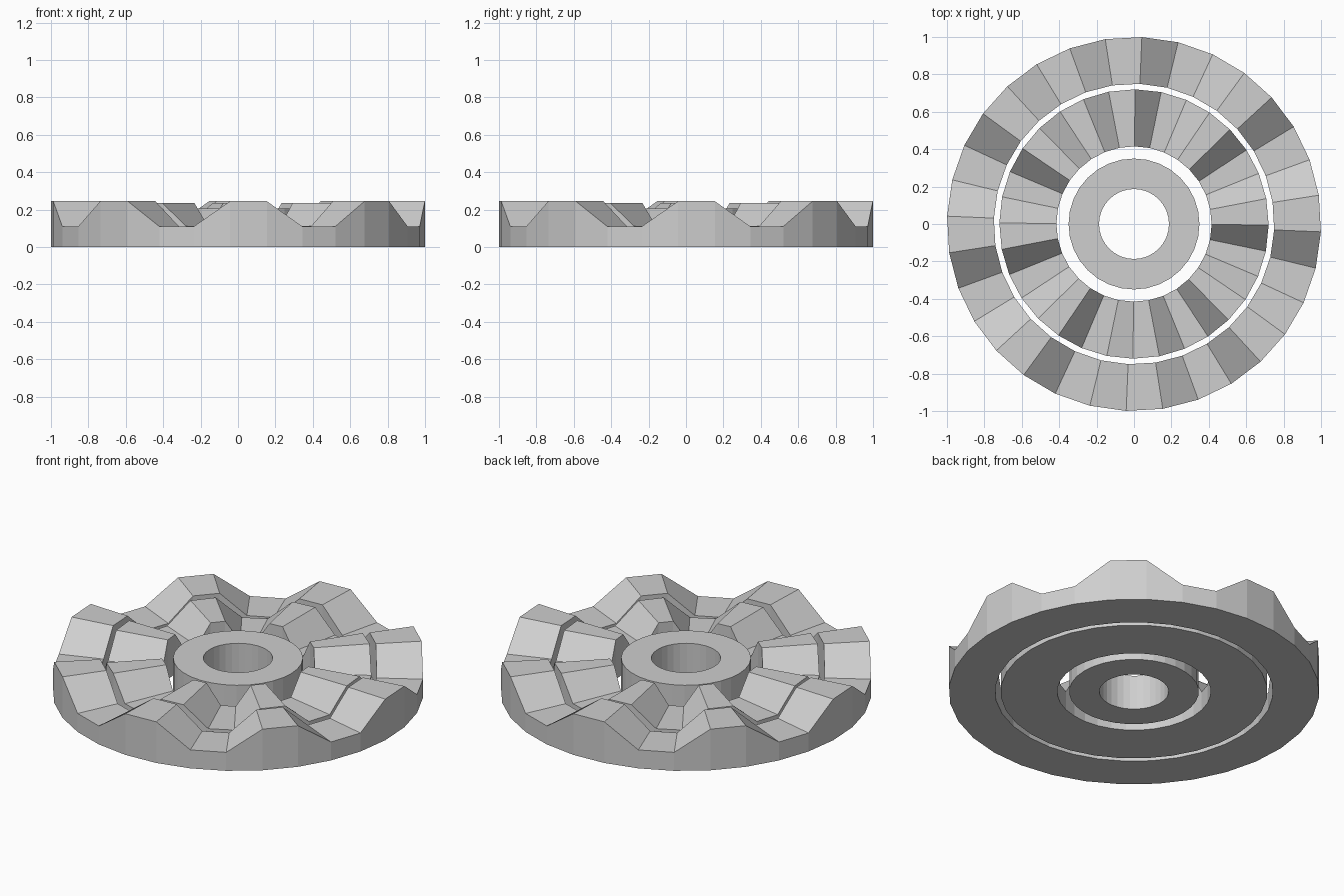
import bpy
import bmesh
from math import cos, sin, radians, tau

cube = bpy.data.objects.get("Cube")
if cube:
    bpy.data.objects.remove(cube, do_unlink=True)

SEGMENTS = 32  # eight teeth, four facets each

# Single plain grey material
grey = bpy.data.materials.new("light_grey")
grey.use_nodes = True
colour = (0.62, 0.62, 0.62, 1)
grey.diffuse_color = colour
grey.node_tree.nodes["Principled BSDF"].inputs["Base Color"].default_value = colour


def ring(name, r_in, r_out, top, valley, phase):
    """Closed flat-bottomed ring whose top steps through peak, peak, valley, valley."""
    bm = bmesh.new()
    sections = []
    for k in range(SEGMENTS):
        a = radians(phase) + tau * k / SEGMENTS
        z = top if k % 4 < 2 else valley
        section = [(r_in, 0), (r_out, 0), (r_out, z), (r_in, z)]
        sections.append([bm.verts.new((r * cos(a), r * sin(a), h)) for r, h in section])
    for k, s in enumerate(sections):
        n = sections[(k + 1) % SEGMENTS]
        for i in range(4):
            j = (i + 1) % 4
            bm.faces.new((s[i], n[i], n[j], s[j]))
    bmesh.ops.recalc_face_normals(bm, faces=bm.faces)
    mesh = bpy.data.meshes.new(name)
    bm.to_mesh(mesh)
    bm.free()
    mesh.materials.append(grey)
    obj = bpy.data.objects.new(name, mesh)
    bpy.context.collection.objects.link(obj)
    return obj


# Toothed rings around a plain hub
ring("outer_toothed_ring", 0.75, 1.0, 0.245, 0.11, 87.6)
ring("inner_toothed_ring", 0.415, 0.72, 0.235, 0.113, 89.6)
ring("hub", 0.187, 0.35, 0.207, 0.207, 0)
